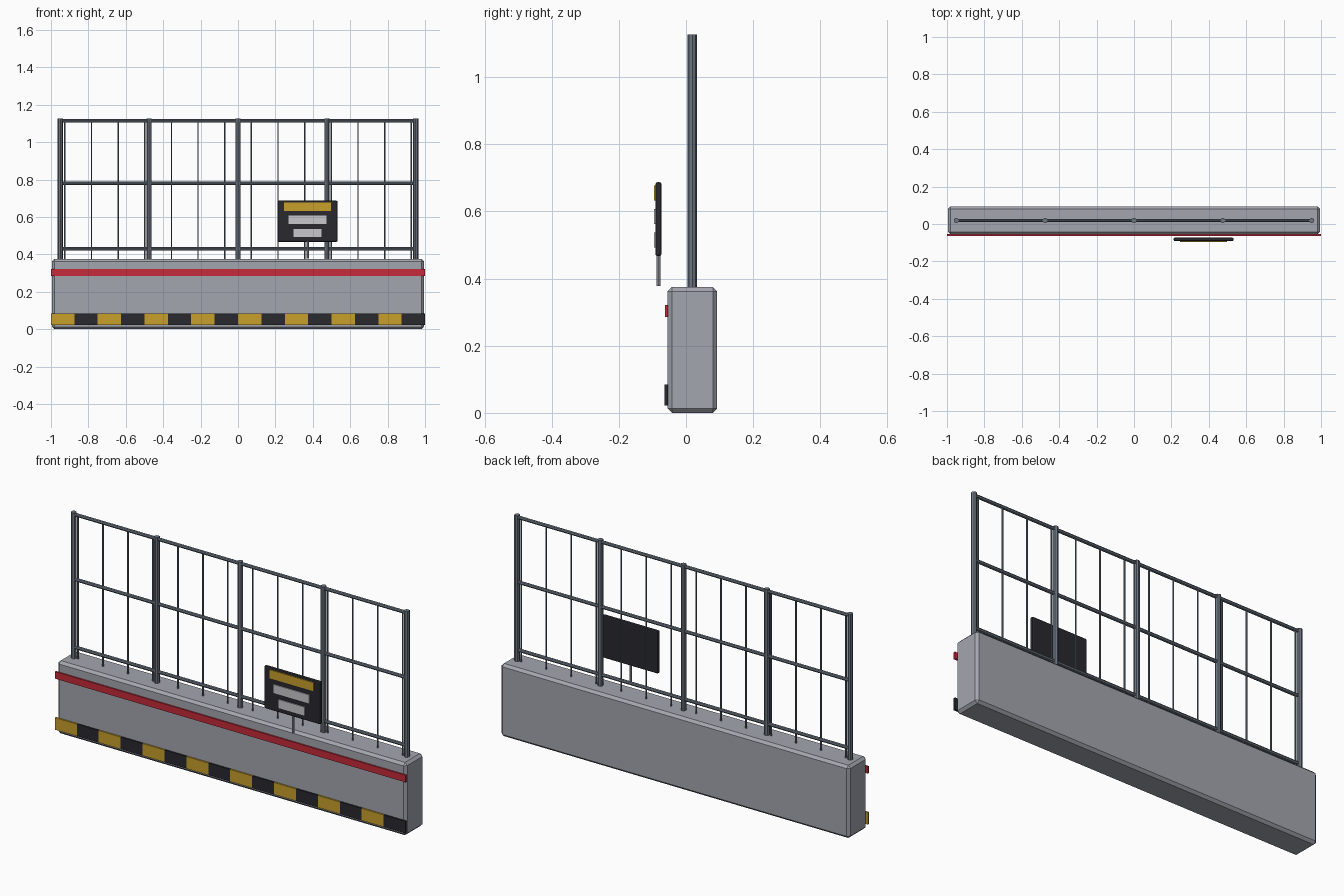
import bpy, bmesh
from mathutils import Vector

if "Cube" in bpy.data.objects:
    bpy.data.objects.remove(bpy.data.objects["Cube"])


def material(name, r, g, b):
    m = bpy.data.materials.new(name)
    m.diffuse_color = (r, g, b, 1)
    m.use_nodes = True
    m.node_tree.nodes["Principled BSDF"].inputs["Base Color"].default_value = m.diffuse_color
    return m


CONCRETE = material("concrete_grey", 0.37, 0.38, 0.43)
STEEL = material("steel_blue_grey", 0.15, 0.18, 0.22)
DARK = material("near_black", 0.022, 0.022, 0.028)
YELLOW = material("warning_yellow", 0.58, 0.35, 0.025)
RED = material("signal_red", 0.56, 0.024, 0.042)
WHITE = material("pale_grey", 0.58, 0.58, 0.61)
POLE = material("pole_grey", 0.38, 0.39, 0.42)


def finish(name, bm, mat):
    mesh = bpy.data.meshes.new(name)
    bm.to_mesh(mesh)
    bm.free()
    mesh.materials.append(mat)
    ob = bpy.data.objects.new(name, mesh)
    bpy.context.collection.objects.link(ob)
    return ob


def box(name, x, y, z, mat, bevel=0, segments=1):
    """Box from (min, max) ranges, with optional bevelled edges."""
    bm = bmesh.new()
    bmesh.ops.create_cube(bm, size=1)
    for v in bm.verts:
        v.co = Vector([(r[0] + r[1]) / 2 + c * (r[1] - r[0])
                       for c, r in zip(v.co, (x, y, z))])
    if bevel:
        bmesh.ops.bevel(bm, geom=bm.edges[:], offset=bevel,
                        segments=segments, profile=0.5, affect='EDGES')
    return finish(name, bm, mat)


def rod(name, a, b, radius, mat, sides=8):
    """Cylinder between two points."""
    a, b = Vector(a), Vector(b)
    bm = bmesh.new()
    bmesh.ops.create_cone(bm, cap_ends=True, segments=sides, radius1=radius,
                          radius2=radius, depth=(b - a).length)
    rot = Vector((0, 0, 1)).rotation_difference(b - a).to_matrix()
    for v in bm.verts:
        v.co = rot @ v.co + (a + b) / 2
    return finish(name, bm, mat)


# Concrete base with chamfered edges
box("barrier_base", (-0.995, 0.995), (-0.055, 0.093), (0, 0.375), CONCRETE, 0.013)

# Red band and hazard blocks on the front
box("red_band", (-1, 1), (-0.063, -0.054), (0.285, 0.321), RED)
for i in range(16):
    x0 = -1 + i * 0.125
    box(f"hazard_block_{i + 1}", (x0, x0 + 0.125), (-0.0635, -0.054),
        (0.022, 0.084), DARK if i % 2 else YELLOW)

# Fence: posts, rails and thin wires
FY = 0.019
for i in range(5):
    x = -0.95 + i * 0.475
    rod(f"fence_post_{i + 1}", (x, FY, 0.365), (x, FY, 1.127), 0.0138, STEEL)
for name, z in (("bottom", 0.431), ("middle", 0.781), ("top", 1.115)):
    rod(f"{name}_rail", (-0.95, FY, z), (0.95, FY, z), 0.009, STEEL)
for i in range(14):
    x = -0.926 + i * 0.1425
    rod(f"fence_wire_{i + 1}", (x, FY, 0.37), (x, FY, 1.115), 0.004, STEEL, 6)

# Sign on a short pole
SX = 0.372
rod("sign_pole", (SX, -0.082, 0.378), (SX, -0.082, 0.5), 0.0065, POLE)
box("sign_panel", (SX - 0.16, SX + 0.16), (-0.091, -0.073), (0.467, 0.687),
    DARK, 0.006, 2)
for name, half, z, mat in (("yellow", 0.125, 0.655, YELLOW),
                           ("upper_pale", 0.101, 0.585, WHITE),
                           ("lower_pale", 0.074, 0.515, WHITE)):
    box(f"{name}_sign_bar", (SX - half, SX + half), (-0.096, -0.0885),
        (z - 0.022, z + 0.022), mat)
